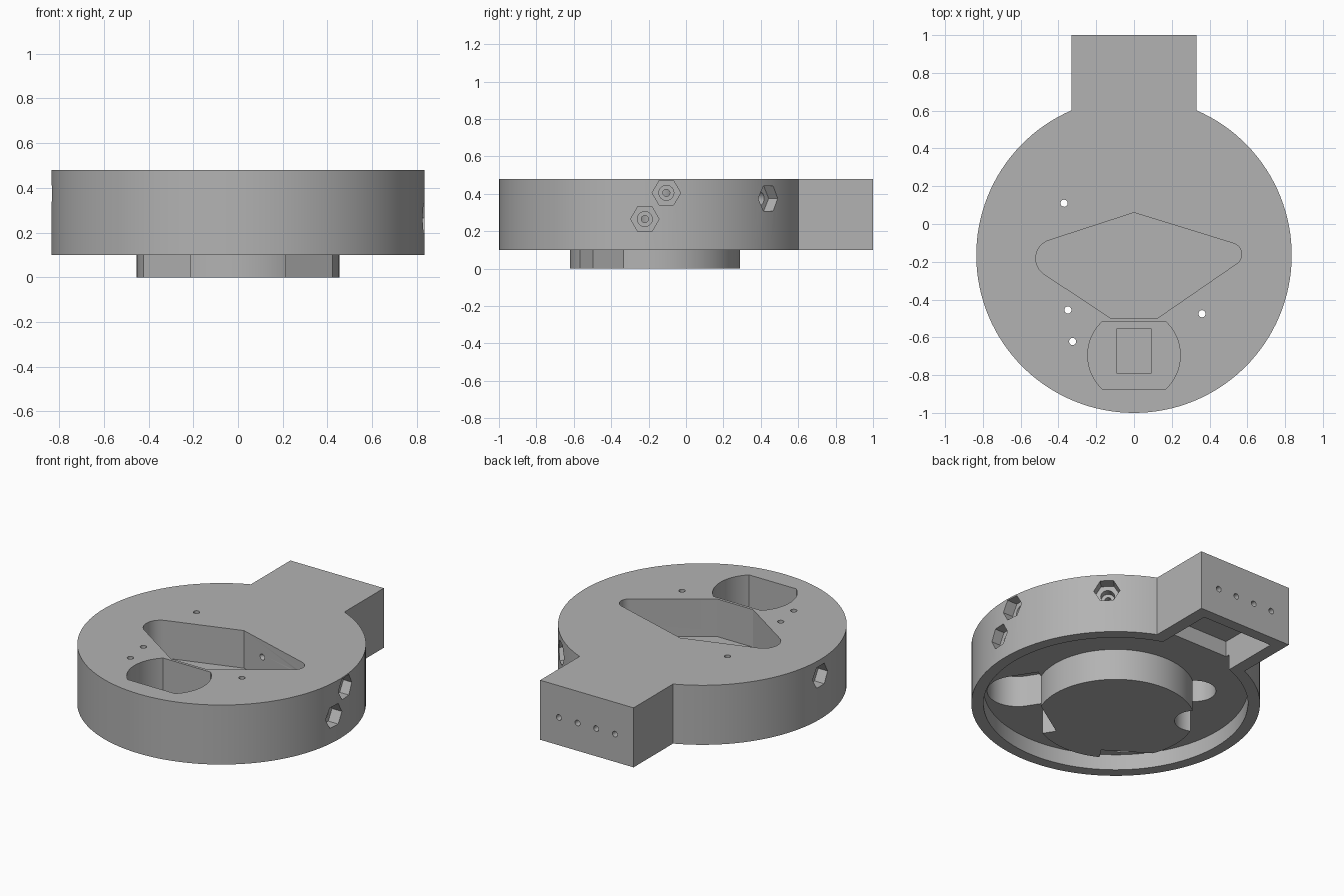
import bpy, bmesh, math
from mathutils import Matrix, Vector

if "Cube" in bpy.data.objects:
    bpy.data.objects.remove(bpy.data.objects["Cube"])

CY = -0.165          # centre of the round body in y
R = 0.835            # body radius


def arc(cx, cy, r, a0, a1, n):
    return [(cx + r * math.cos(math.radians(a0 + (a1 - a0) * i / n)),
             cy + r * math.sin(math.radians(a0 + (a1 - a0) * i / n))) for i in range(n + 1)]


def circle(cx, cy, r, n=32):
    return arc(cx, cy, r, 0, 360, n)[:-1]


def prism(name, pts, z0, z1, matrix=None):
    """Extrude a closed outline from z0 to z1."""
    bm = bmesh.new()
    low = [bm.verts.new((x, y, z0)) for x, y in pts]
    high = [bm.verts.new((x, y, z1)) for x, y in pts]
    bm.faces.new(low)
    bm.faces.new(high)
    n = len(pts)
    for i in range(n):
        j = (i + 1) % n
        bm.faces.new((low[i], low[j], high[j], high[i]))
    if matrix:
        bm.transform(matrix)
    bmesh.ops.recalc_face_normals(bm, faces=bm.faces)
    me = bpy.data.meshes.new(name)
    bm.to_mesh(me)
    bm.free()
    ob = bpy.data.objects.new(name, me)
    bpy.context.collection.objects.link(ob)
    return ob


def combine(target, tool, operation='DIFFERENCE'):
    mod = target.modifiers.new(tool.name, 'BOOLEAN')
    mod.operation = operation
    mod.solver = 'EXACT'
    mod.object = tool
    bpy.context.view_layer.objects.active = target
    bpy.ops.object.modifier_apply(modifier=mod.name)
    bpy.data.objects.remove(tool, do_unlink=True)


def rect(x0, x1, y0, y1):
    return [(x0, y0), (x1, y0), (x1, y1), (x0, y1)]


# round body with rear block
a = math.degrees(math.acos(0.33 / R))
outline = arc(0, CY, R, 180 - a, 360 + a, 112) + [(0.33, 1.0), (-0.33, 1.0)]
body = prism("housing", outline, 0.1, 0.48)

# underside recess and central boss
combine(body, prism("recess", circle(0, CY, 0.765, 128), 0.0, 0.2))
combine(body, prism("boss", circle(0, CY, 0.455, 96), 0.0, 0.22), 'UNION')

# cavity under the rear block
combine(body, prism("rear_cavity", rect(-0.25, 0.25, 0.53, 0.93), 0.0, 0.3))

# pair of angled pockets under the front
u, v, start = Vector((0.84, 0.543)), Vector((0.543, -0.84)), Vector((0.17, -0.497))
local = [(0.352, 0), (0, 0)] + [(p[0], p[1]) for p in arc(0.176, 0.18, 0.176, 180, 0, 24)]
pocket = [start + u * s + v * t for s, t in local]
for side in (1, -1):
    combine(body, prism("angled_pocket", [(p.x * side, p.y) for p in pocket], -0.1, 0.4))

# round pocket under the rear left hole
combine(body, prism("round_pocket", circle(-0.37, 0.11, 0.12), -0.1, 0.4))

# diamond opening with rounded ends
diamond = ([(0.125, -0.498)] + arc(0.51, -0.16, 0.06, -57, 72, 14) + [(0, 0.06)]
           + arc(-0.42, -0.182, 0.1, 108, 236, 18) + [(-0.125, -0.498)])
combine(body, prism("diamond_opening", diamond, 0.24, 0.6))

# flat-sided round opening with a shallow rectangular seat
opening = arc(0, -0.695, 0.245, -47, 47, 24) + arc(0, -0.695, 0.245, 133, 227, 24)
combine(body, prism("round_opening", opening, 0.24, 0.6))
combine(body, prism("seat", rect(-0.093, 0.093, -0.79, -0.555), 0.22, 0.3))

# vertical screw holes
for x, y in ((-0.37, 0.11), (-0.35, -0.455), (-0.325, -0.622), (0.36, -0.475)):
    combine(body, prism("screw_hole", circle(x, y, 0.019, 16), 0.3, 0.6))

# hexagonal side recesses with stepped bores: angle, y offset, height, inner end
for ang, off, z, inner in ((0, 0.06, 0.405, 0.44), (0, -0.055, 0.265, 0.44),
                           (46.5, 0, 0.375, 0.1), (180, 0, 0.375, 0.44)):
    # local z runs outward, local x along the rim, local y up
    m = (Matrix.Translation((0, CY, z)) @ Matrix.Rotation(math.radians(ang), 4, 'Z')
         @ Matrix(((0, 0, 1, 0), (1, 0, 0, off), (0, 1, 0, 0), (0, 0, 0, 1))))
    for pts, depth in ((circle(0, 0, 0.076, 6), 0.765), (circle(0, 0, 0.04, 24), 0.72),
                       (circle(0, 0, 0.019, 16), inner)):
        combine(body, prism("side_bore", pts, depth, 0.95, m))

# row of four holes in the rear face
back = Matrix(((1, 0, 0, 0), (0, 0, 1, 0), (0, 1, 0, 0.277), (0, 0, 0, 1)))
for x in (-0.198, -0.066, 0.066, 0.198):
    combine(body, prism("rear_hole", circle(x, 0, 0.018, 16), 0.88, 1.1, back))

# single grey finish
grey = bpy.data.materials.new("grey")
grey.diffuse_color = (0.45, 0.45, 0.45, 1)
grey.use_nodes = True
grey.node_tree.nodes["Principled BSDF"].inputs["Base Color"].default_value = grey.diffuse_color
body.data.materials.clear()
body.data.materials.append(grey)
for p in body.data.polygons:
    p.material_index = 0
bpy.ops.object.select_all(action='DESELECT')
body.select_set(True)
bpy.context.view_layer.objects.active = body
bpy.ops.object.shade_smooth_by_angle(angle=math.radians(25))
